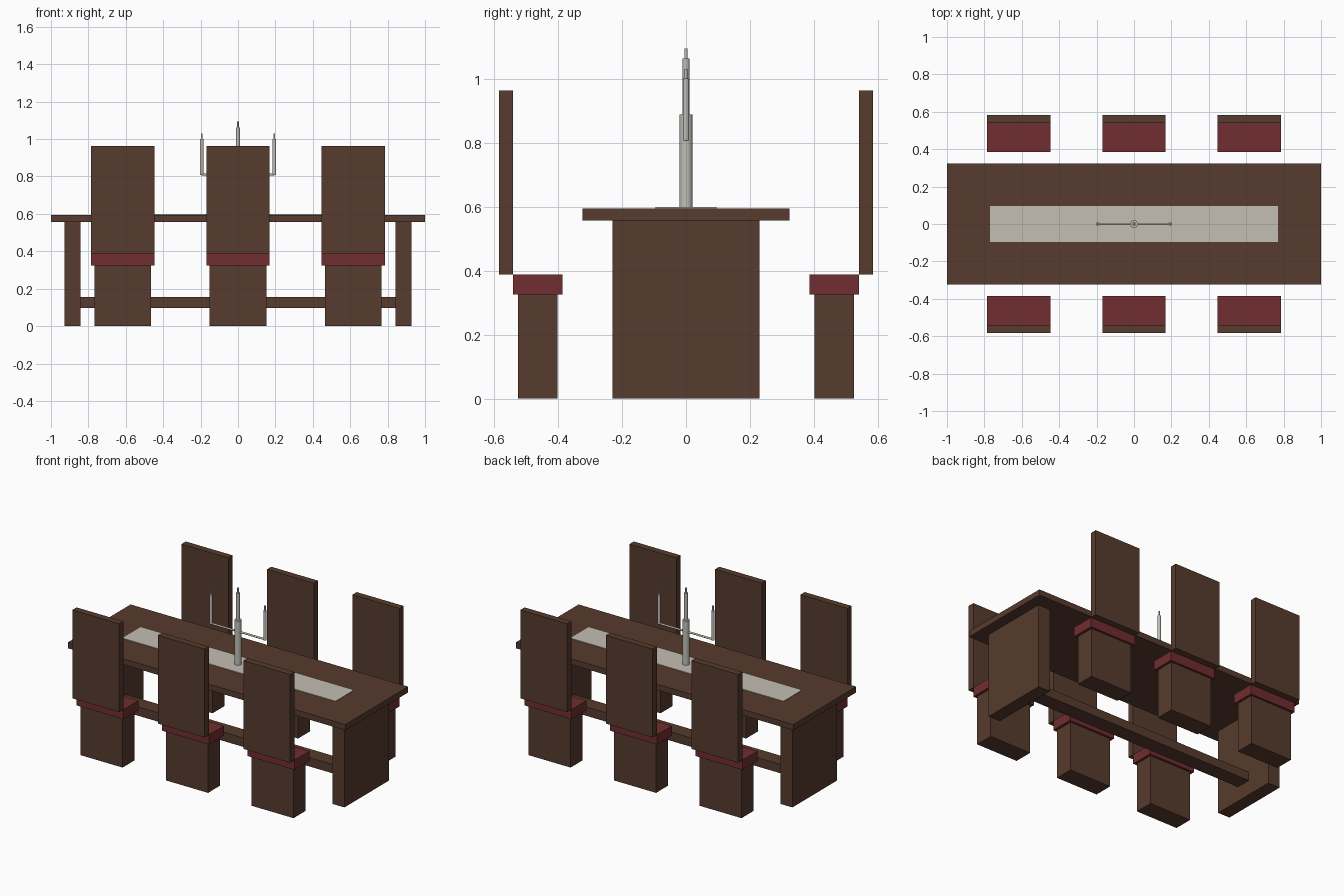
import bpy
from math import radians

cube = bpy.data.objects.get("Cube")
if cube:
    bpy.data.objects.remove(cube, do_unlink=True)


def material(name, rgb):
    m = bpy.data.materials.new(name)
    m.use_nodes = True
    m.diffuse_color = (*rgb, 1)
    m.node_tree.nodes["Principled BSDF"].inputs["Base Color"].default_value = (*rgb, 1)
    return m


WOOD = material("dark wood", (0.095, 0.044, 0.026))
RED = material("red upholstery", (0.165, 0.026, 0.029))
CLOTH = material("pale cloth", (0.55, 0.52, 0.46))
METAL = material("pale metal", (0.53, 0.52, 0.48))


def box(name, x, y, z, mat):
    """Box spanning the (low, high) range given for each axis."""
    spans = (x, y, z)
    bpy.ops.mesh.primitive_cube_add(size=1, location=[(a + b) / 2 for a, b in spans])
    ob = bpy.context.object
    ob.name = name
    ob.scale = [abs(b - a) for a, b in spans]
    bpy.ops.object.transform_apply(location=False, rotation=False, scale=True)
    ob.data.materials.append(mat)
    return ob


def rod(name, x, low, high, radius, mat=METAL):
    """Upright round rod on the table's centre line."""
    bpy.ops.mesh.primitive_cylinder_add(vertices=16, radius=radius, depth=high - low,
                                        location=(x, 0, (low + high) / 2))
    ob = bpy.context.object
    ob.name = name
    ob.data.materials.append(mat)
    bpy.ops.object.shade_smooth_by_angle(angle=radians(40))
    return ob


# Table
box("table_top", (-1, 1), (-0.323, 0.323), (0.557, 0.595), WOOD)
box("table_runner", (-0.77, 0.77), (-0.096, 0.096), (0.595, 0.599), CLOTH)
for side, s in (("right", -1), ("left", 1)):
    box(f"{side}_table_leg", (s * 0.842, s * 0.928), (-0.23, 0.23), (0, 0.557), WOOD)
box("stretcher", (-0.842, 0.842), (-0.05, 0.05), (0.097, 0.155), WOOD)

# Chairs: three along each long side, facing the table
for row, s in (("front", -1), ("back", 1)):
    for place, cx in (("right", -0.616), ("middle", 0), ("left", 0.616)):
        name = f"{row}_{place}_chair"
        wide, narrow = (cx - 0.169, cx + 0.169), (cx - 0.152, cx + 0.152)
        box(name + "_base", narrow, (s * 0.401, s * 0.525), (0, 0.325), WOOD)
        box(name + "_seat", wide, (s * 0.386, s * 0.54), (0.325, 0.388), RED)
        box(name + "_backrest", wide, (s * 0.54, s * 0.584), (0.388, 0.963), WOOD)

# Candelabra
rod("candelabra_stem", 0, 0.597, 0.888, 0.021)
rod("middle_candle", 0, 0.888, 1.063, 0.011)
rod("middle_wick", 0, 1.063, 1.094, 0.005)
arm = rod("candelabra_arm", 0, 0.612, 1.002, 0.006)
arm.rotation_euler.y = radians(90)
arm.location.z = 0.811
for side, s in (("right", -1), ("left", 1)):
    rod(f"{side}_candle", s * 0.194, 0.807, 1.0, 0.01)
    rod(f"{side}_wick", s * 0.194, 1.0, 1.03, 0.005)
